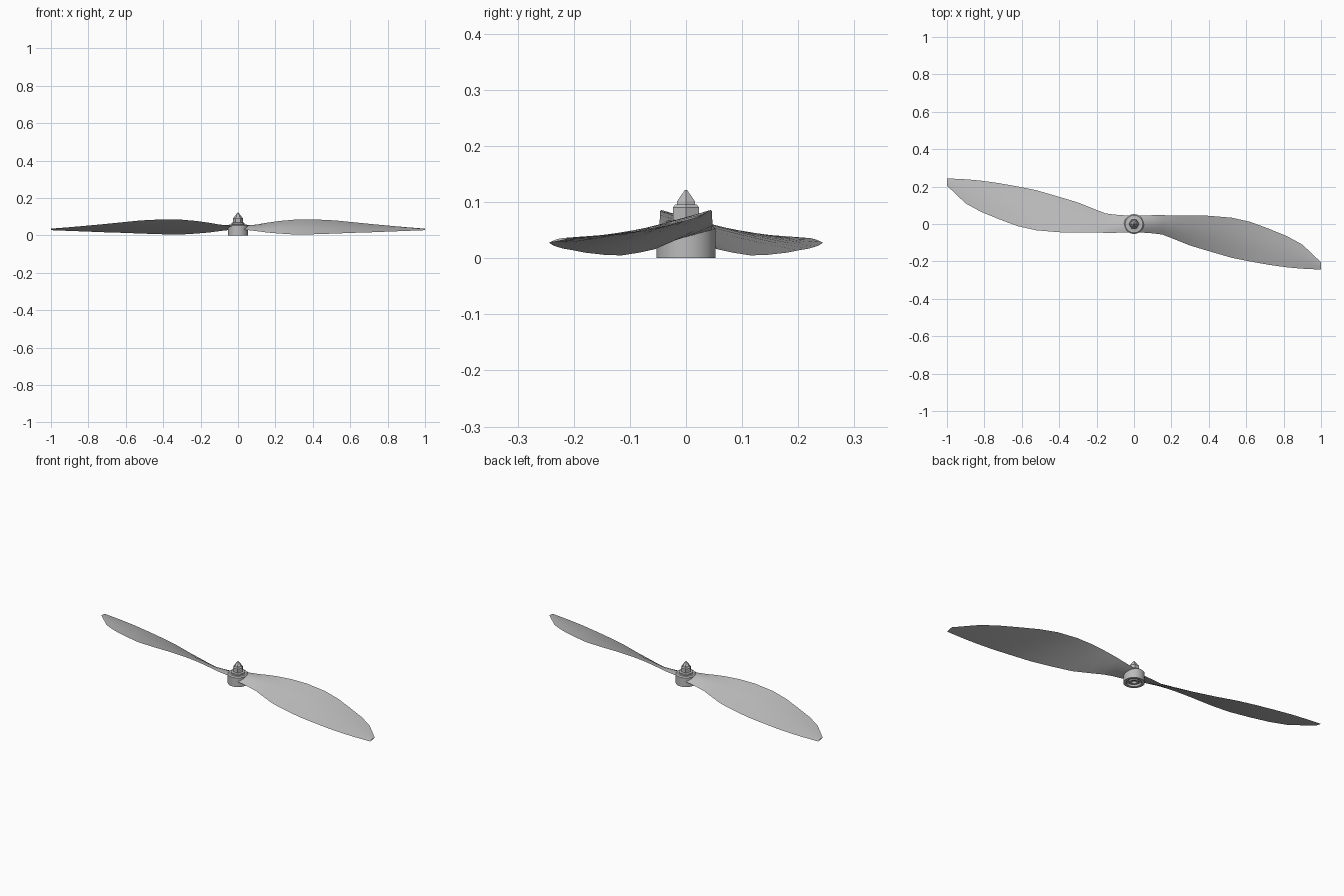
import bpy, bmesh
from math import sin, cos, pi, radians

cube = bpy.data.objects.get("Cube")
if cube:
    bpy.data.objects.remove(cube, do_unlink=True)

grey = bpy.data.materials.new("plain grey")
grey.use_nodes = True
grey.diffuse_color = (0.5, 0.5, 0.5, 1)
grey.node_tree.nodes["Principled BSDF"].inputs["Base Color"].default_value = (0.5, 0.5, 0.5, 1)


def finish(name, bm, angle=35):
    bmesh.ops.recalc_face_normals(bm, faces=bm.faces)
    me = bpy.data.meshes.new(name)
    bm.to_mesh(me)
    bm.free()
    me.materials.append(grey)
    ob = bpy.data.objects.new(name, me)
    bpy.context.collection.objects.link(ob)
    bpy.ops.object.select_all(action='DESELECT')
    ob.select_set(True)
    bpy.context.view_layer.objects.active = ob
    if angle:
        bpy.ops.object.shade_smooth_by_angle(angle=radians(angle))
    return ob


def skin(bm, rings, closed=False):
    pairs = list(zip(rings, rings[1:] + rings[:1])) if closed else list(zip(rings, rings[1:]))
    for a, b in pairs:
        n = len(a)
        for i in range(n):
            bm.faces.new((a[i], a[(i + 1) % n], b[(i + 1) % n], b[i]))


def lathe(name, profile, sides, closed=False, angle=35):
    bm = bmesh.new()
    rings = [[bm.verts.new((r * cos(2 * pi * i / sides), r * sin(2 * pi * i / sides), z))
              for i in range(sides)] for r, z in profile]
    skin(bm, rings, closed)
    if not closed:
        bm.faces.new(rings[0])
        bm.faces.new(rings[-1])
    return finish(name, bm, angle)


# Blade stations: x, back edge y and z, front edge y and z, thickness
STATIONS = [
    (0.03, 0.045, 0.050, -0.045, 0.031, 0.016),
    (0.10, 0.047, 0.058, -0.050, 0.023, 0.014),
    (0.15, 0.047, 0.067, -0.056, 0.016, 0.012),
    (0.22, 0.046, 0.077, -0.083, 0.010, 0.011),
    (0.30, 0.046, 0.084, -0.115, 0.005, 0.010),
    (0.40, 0.044, 0.086, -0.145, 0.006, 0.010),
    (0.52, 0.034, 0.080, -0.180, 0.010, 0.009),
    (0.62, 0.012, 0.070, -0.200, 0.014, 0.008),
    (0.72, -0.025, 0.060, -0.218, 0.017, 0.007),
    (0.82, -0.066, 0.051, -0.232, 0.021, 0.006),
    (0.90, -0.110, 0.044, -0.239, 0.024, 0.005),
    (1.00, -0.205, 0.036, -0.244, 0.028, 0.004),
]
STEPS = 6


def blade(name, sign):
    bm = bmesh.new()
    rings = []
    for x, yb, zb, yf, zf, thick in STATIONS:
        ring = []
        # over the cambered top, then back along the underside
        for k in range(2 * STEPS):
            t = k / STEPS if k <= STEPS else 2 - k / STEPS
            arch = sin(pi * t)
            lift = thick * arch * (0.8 if k <= STEPS else -0.2)
            y, z = yb + (yf - yb) * t, zb + (zf - zb) * t + lift
            ring.append(bm.verts.new((sign * x, sign * y, z)))
        rings.append(ring)
    skin(bm, rings)
    bm.faces.new(rings[0])
    bm.faces.new(rings[-1])
    return finish(name, bm, 40)


blade("left_blade", 1)
blade("right_blade", -1)

# Hub with an open bore, recessed underneath
lathe("hub", [(0.053, 0), (0.053, 0.052), (0.047, 0.058), (0.012, 0.058),
              (0.012, 0.012), (0.038, 0.012), (0.038, 0)], 32, closed=True)
lathe("hub_inner_ring", [(0.024, 0.002), (0.024, 0.014), (0.014, 0.014), (0.014, 0.002)],
      24, closed=True)

# Washer, hexagonal nut and faceted pointed cap
lathe("washer", [(0.036, 0.056), (0.036, 0.066), (0.030, 0.068)], 24)
lathe("nut", [(0.027, 0.066), (0.027, 0.090), (0.022, 0.096)], 6, angle=0)
lathe("pointed_cap", [(0.020, 0.090), (0.018, 0.102), (0.002, 0.122)], 6, angle=0)
